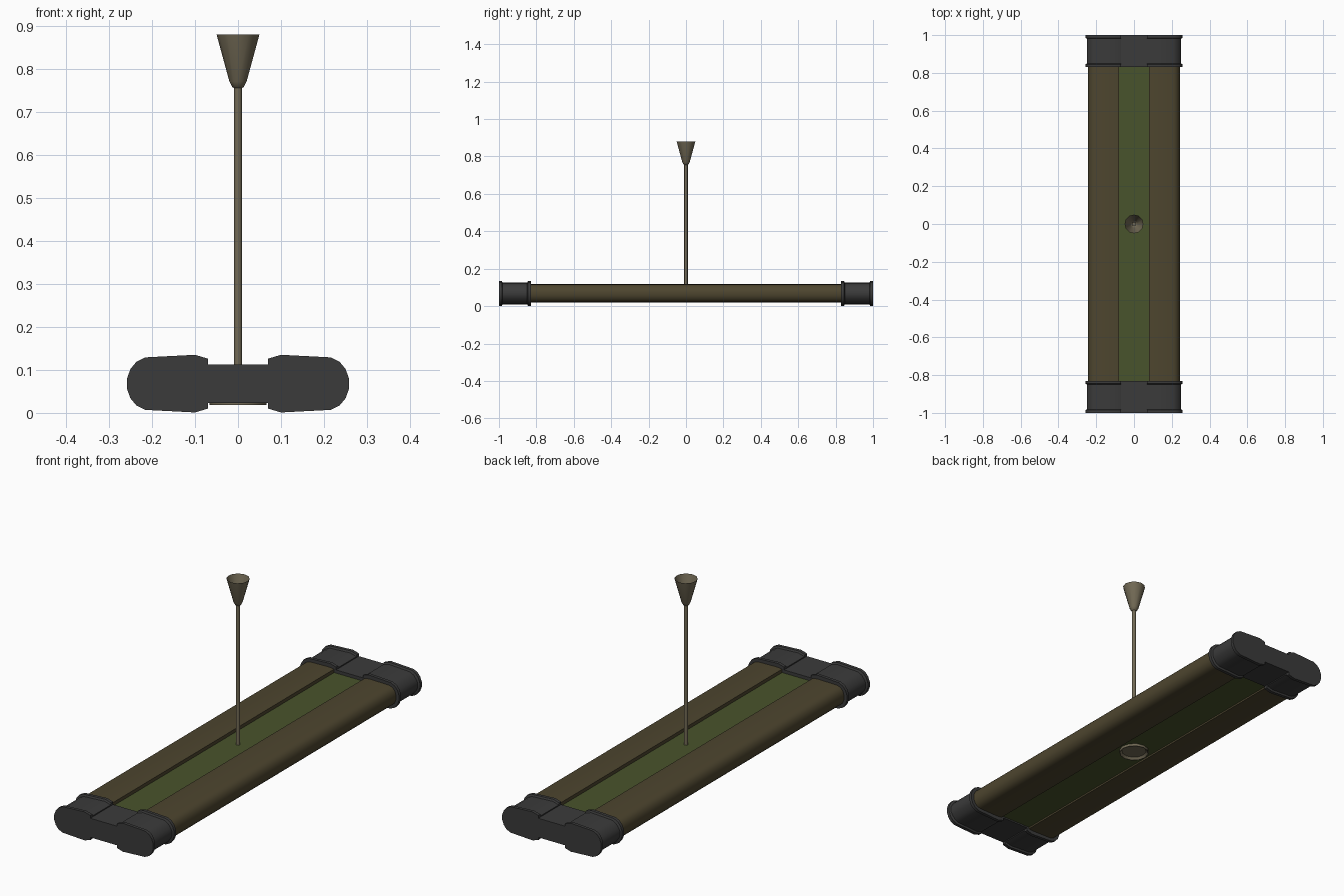
import bpy, bmesh, math

if "Cube" in bpy.data.objects:
    bpy.data.objects.remove(bpy.data.objects["Cube"])

ZC = 0.068  # mid height of the housing


def material(name, rgb):
    m = bpy.data.materials.new(name)
    m.diffuse_color = (*rgb, 1)
    m.use_nodes = True
    m.node_tree.nodes["Principled BSDF"].inputs["Base Color"].default_value = m.diffuse_color
    return m


BROWN = material("brown_rail", (0.075, 0.060, 0.028))
GREEN = material("olive_green", (0.066, 0.087, 0.025))
GREY = material("dark_grey", (0.043, 0.043, 0.043))
KHAKI = material("khaki_metal", (0.17, 0.145, 0.092))


def loft(name, rings, mat, caps=True, recalc=True, angle=35):
    """Skin a list of closed rings of equal length."""
    bm = bmesh.new()
    vs = [[bm.verts.new(p) for p in ring] for ring in rings]
    n = len(vs[0])
    for a, b in zip(vs, vs[1:]):
        for i in range(n):
            j = (i + 1) % n
            bm.faces.new((a[i], a[j], b[j], b[i]))
    if caps:
        bm.faces.new(vs[0][::-1])
        bm.faces.new(vs[-1])
    if recalc:
        bmesh.ops.recalc_face_normals(bm, faces=bm.faces)
    me = bpy.data.meshes.new(name)
    bm.to_mesh(me)
    bm.free()
    me.materials.append(mat)
    me.polygons.foreach_set("use_smooth", [True] * len(me.polygons))
    me.set_sharp_from_angle(angle=math.radians(angle))
    ob = bpy.data.objects.new(name, me)
    bpy.context.scene.collection.objects.link(ob)
    return ob


def revolve(name, profile, sides, mat, caps):
    rings = [[(-r * math.cos(2 * math.pi * i / sides), -r * math.sin(2 * math.pi * i / sides), z)
              for i in range(sides)] for r, z in profile]
    return loft(name, rings, mat, caps, angle=50)


# end caps: two rounded lobes joined by a thinner bar, with raised rims at both ends
QUARTER = [(0.070, 0.045), (0.070, 0.058), (0.100, 0.067), (0.215, 0.061),
           (0.236, 0.051), (0.250, 0.034), (0.258, 0.012)]


def cap_ring(y, d):
    q = [QUARTER[0]] + [(x - d * max(0, (x - 0.1) / 0.158), z - d) for x, z in QUARTER[1:-1]]
    q.append((QUARTER[-1][0] - d, QUARTER[-1][1]))
    right = q + [(x, -z) for x, z in reversed(q)]
    full = right + [(-x, -z) for x, z in right]
    return [(x, y, ZC + z) for x, z in full]


for side, label in ((-1, "front"), (1, "back")):
    steps = [(1.0, 0), (0.985, 0), (0.981, 0.008), (0.849, 0.008), (0.845, 0), (0.83, 0)]
    loft(label + "_end_cap", [cap_ring(side * y, d) for y, d in steps], GREY)

# side rails with rounded outer edge
RAIL = [(0.080, 0.046), (0.105, 0.049), (0.205, 0.047), (0.222, 0.042),
        (0.234, 0.031), (0.241, 0.016), (0.243, 0.0)]
for side, label in ((-1, "left"), (1, "right")):
    prof = RAIL + [(x, -z) for x, z in reversed(RAIL[:-1])]
    loft(label + "_rail", [[(side * x, y, ZC + z) for x, z in prof] for y in (-0.9, 0.9)], BROWN)

# recessed centre panel
box = [(-0.081, 0.030), (0.081, 0.030), (0.081, 0.098), (-0.081, 0.098)]
loft("centre_panel", [[(x, y, z) for x, z in box] for y in (-0.9, 0.9)], GREEN)

# hanging rod with open ceiling cup
revolve("hanging_rod", [(0.0095, 0.09), (0.0095, 0.77)], 8, KHAKI, True)
revolve("ceiling_cup", [(0.009, 0.755), (0.013, 0.757), (0.020, 0.770), (0.050, 0.880)],
        12, KHAKI, False)

# shallow open cup on the underside
revolve("bottom_cup", [(0.001, 0.0285), (0.055, 0.0285), (0.064, 0.018), (0.066, 0.018), (0.066, 0.031)],
        12, KHAKI, False)
